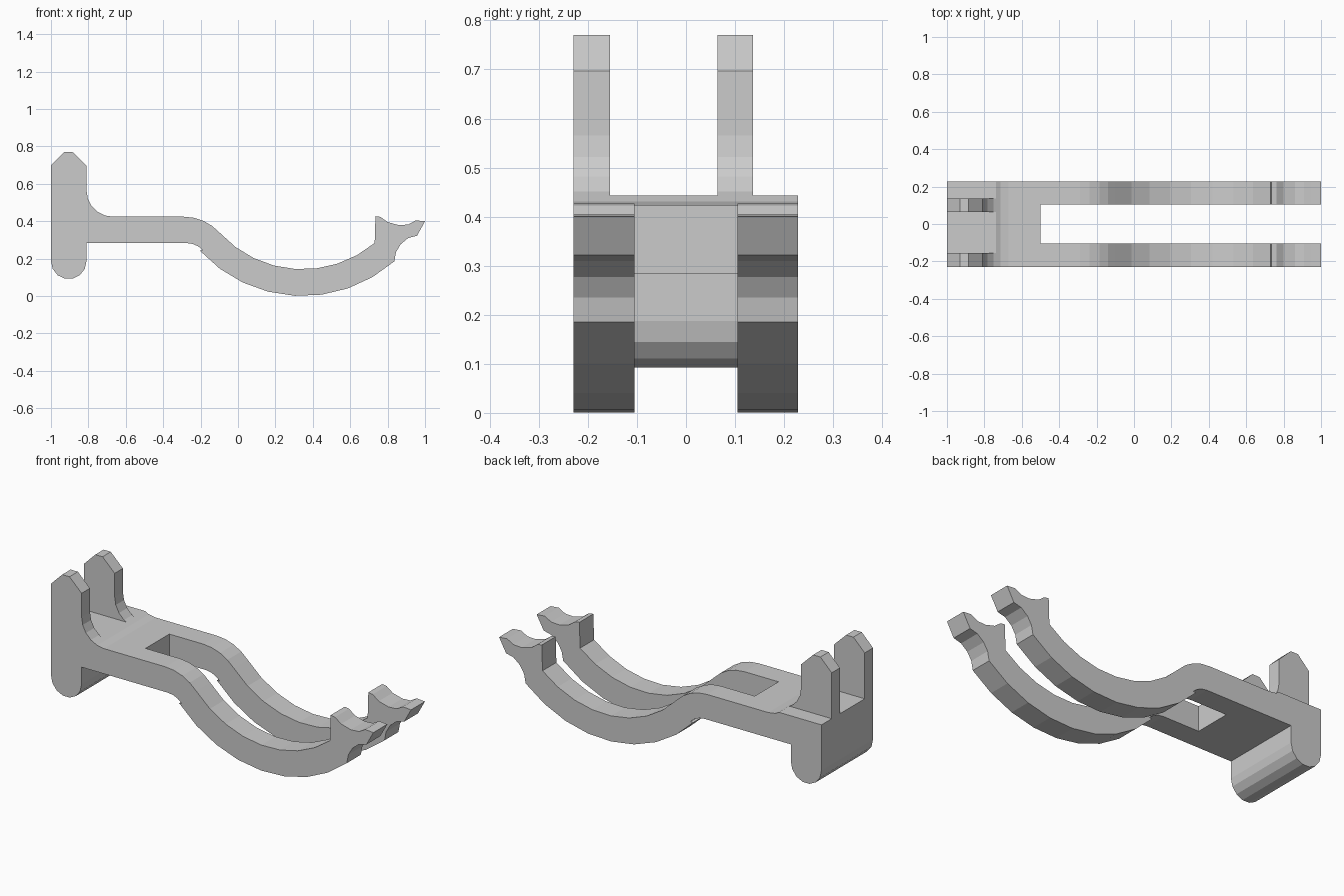
import bpy, bmesh
from math import sin, cos, radians

if "Cube" in bpy.data.objects:
    bpy.data.objects.remove(bpy.data.objects["Cube"])


def arc(cx, cz, rx, rz, a0, a1, n):
    """Points of an n-segment elliptical arc in the XZ plane, degrees."""
    steps = [radians(a0 + (a1 - a0) * i / n) for i in range(n + 1)]
    return [(cx + rx * cos(a), cz + rz * sin(a)) for a in steps]


def extrude_profile(name, points, y0, y1):
    bm = bmesh.new()
    face = bm.faces.new([bm.verts.new((x, y0, z)) for x, z in points])
    geom = bmesh.ops.extrude_face_region(bm, geom=[face])["geom"]
    for v in geom:
        if isinstance(v, bmesh.types.BMVert):
            v.co.y = y1
    bmesh.ops.recalc_face_normals(bm, faces=bm.faces[:])
    mesh = bpy.data.meshes.new(name)
    bm.to_mesh(mesh)
    bm.free()
    obj = bpy.data.objects.new(name, mesh)
    bpy.context.collection.objects.link(obj)
    return obj


def cut_box(target, x0, x1, y0, y1, z0, z1):
    box = extrude_profile("cutter", [(x0, z0), (x1, z0), (x1, z1), (x0, z1)], y0, y1)
    box.hide_render = True
    mod = target.modifiers.new("cut", "BOOLEAN")
    mod.operation, mod.solver, mod.object = "DIFFERENCE", "EXACT", box
    bpy.context.view_layer.objects.active = target
    bpy.ops.object.modifier_apply(modifier=mod.name)
    bpy.data.objects.remove(box)


# Side profile: pointed post and fillet down to the deck
profile = [(-1, 0.70), (-0.93, 0.77), (-0.885, 0.77), (-0.81, 0.697)]
profile += arc(-0.67, 0.565, 0.14, 0.141, 180, 270, 5)
# Upper edge of the S-shaped arm
profile += arc(-0.29, 0.166, 0.258, 0.258, 90, 42.3, 4)
profile += arc(0.345, 0.743, 0.60, 0.60, 222.3, 310, 8)[1:]
# Claw at the tip
profile += [(0.735, 0.427), (0.762, 0.423), (0.80, 0.395), (0.86, 0.379),
            (0.91, 0.382), (0.95, 0.404), (1, 0.40), (0.957, 0.322),
            (0.91, 0.31), (0.87, 0.277), (0.845, 0.235)]
# Lower edge of the arm
profile += arc(0.345, 0.743, 0.743, 0.743, 311.3, 222.3, 8)
profile += arc(-0.275, 0.166, 0.118, 0.117, 42.3, 90, 3)
# Rounded foot
profile += [(-0.81, 0.283)] + arc(-0.905, 0.187, 0.095, 0.097, 0, -180, 7)

lever = extrude_profile("forked_lever", profile, -0.229, 0.228)

# Slot that splits the arm into two prongs
cut_box(lever, -0.50, 1.2, -0.105, 0.105, -0.2, 1)
# Gaps that leave two offset upright posts
cut_box(lever, -1.2, -0.5, -0.155, 0.064, 0.443, 1)
cut_box(lever, -1.2, -0.5, 0.137, 0.4, 0.443, 1)
